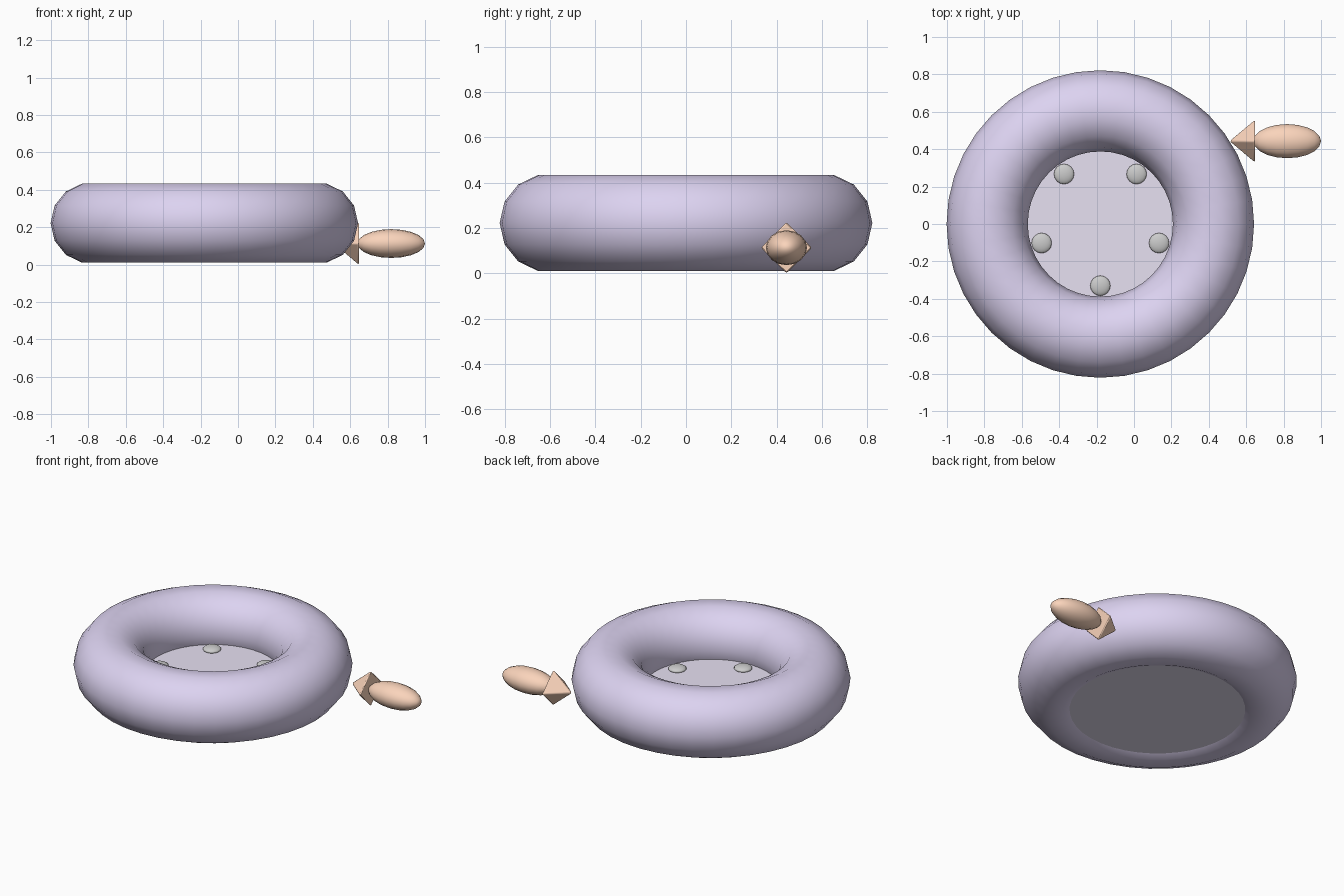
import bpy
from math import sin, cos, pi, radians

if "Cube" in bpy.data.objects:
    bpy.data.objects.remove(bpy.data.objects["Cube"])

CX = -0.18          # centre of the pool
FISH_Y, FISH_Z = 0.443, 0.113


def paint(name, rgb):
    m = bpy.data.materials.new(name)
    m.diffuse_color = (*rgb, 1)
    m.use_nodes = True
    m.node_tree.nodes["Principled BSDF"].inputs["Base Color"].default_value = m.diffuse_color
    return m


def finish(name, mat=None, angle=None):
    o = bpy.context.object
    o.name = name
    if mat:
        o.data.materials.append(mat)
    if angle is None:
        bpy.ops.object.shade_smooth()
    else:
        bpy.ops.object.shade_smooth_by_angle(angle=radians(angle))
    return o


def ellipsoid(name, loc, size, mat=None, seg=16, rings=10, rot=(0, 0, 0)):
    bpy.ops.mesh.primitive_uv_sphere_add(segments=seg, ring_count=rings, radius=1,
                                         location=loc, rotation=rot)
    bpy.context.object.scale = size
    return finish(name, mat)


lilac = paint("lilac", (0.72, 0.65, 0.88))
pale = paint("pale_lilac", (0.80, 0.75, 0.89))
orange = paint("orange", (0.96, 0.66, 0.50))

# inflated ring
bpy.ops.mesh.primitive_torus_add(major_radius=0.605, minor_radius=0.217, major_segments=40,
                                 minor_segments=14, location=(CX, 0, 0.222))
finish("ring", lilac)

# pool floor
bpy.ops.mesh.primitive_cylinder_add(vertices=40, radius=0.54, depth=0.132,
                                    location=(CX, 0, 0.095))
finish("floor", pale, 30)

# flat studs around the floor
for i in range(5):
    a = radians(54 + 72 * i)
    ellipsoid(f"stud_{i + 1}", (CX + 0.33 * cos(a), 0.33 * sin(a), 0.166),
              (0.054, 0.054, 0.02))

# toy fish body, lying along x
ellipsoid("fish_body", (0.819, FISH_Y, FISH_Z), (0.077, 0.091, 0.181), orange,
          rot=(0, pi / 2, 0))

# four-sided fish tail with softened edges, tip towards the ring
bpy.ops.mesh.primitive_cone_add(vertices=4, radius1=0.117, radius2=0, depth=0.14,
                                location=(0.577, FISH_Y, FISH_Z), rotation=(0, -pi / 2, 0))
tail = finish("fish_tail", orange, 30)
bev = tail.modifiers.new("soft_edges", 'BEVEL')
bev.width = 0.008
bev.segments = 2
